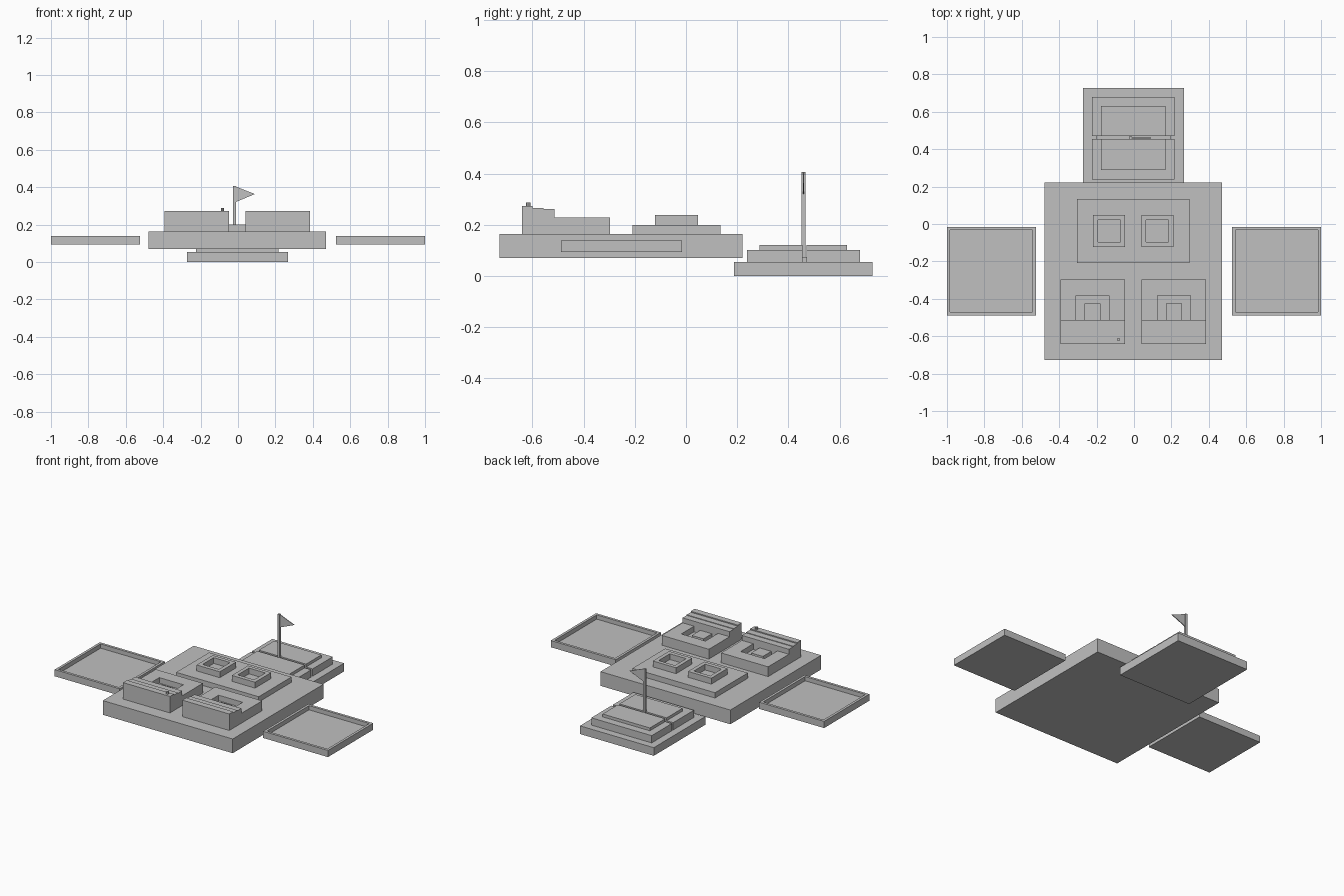
import bpy
import bmesh
import math

if "Cube" in bpy.data.objects:
    bpy.data.objects.remove(bpy.data.objects["Cube"])

grey = bpy.data.materials.new("plain_grey")
grey.diffuse_color = (0.53, 0.53, 0.53, 1)
grey.use_nodes = True
grey.node_tree.nodes["Principled BSDF"].inputs["Base Color"].default_value = grey.diffuse_color


def finish(name, bm):
    bmesh.ops.recalc_face_normals(bm, faces=bm.faces)
    mesh = bpy.data.meshes.new(name)
    bm.to_mesh(mesh)
    bm.free()
    mesh.materials.append(grey)
    obj = bpy.data.objects.new(name, mesh)
    bpy.context.collection.objects.link(obj)
    return obj


def loop(bm, x0, x1, y0, y1, z):
    return [bm.verts.new((x, y, z)) for x, y in ((x0, y0), (x1, y0), (x1, y1), (x0, y1))]


def bridge(bm, a, b):
    for i in range(len(a)):
        j = (i + 1) % len(a)
        bm.faces.new((a[i], a[j], b[j], b[i]))


def box(name, x0, x1, y0, y1, z0, z1, hole=None, floor=None):
    """Box, optionally with a rectangular recess (x0, x1, y0, y1) in its top."""
    bm = bmesh.new()
    loops = [loop(bm, x0, x1, y0, y1, z0), loop(bm, x0, x1, y0, y1, z1)]
    if hole:
        loops += [loop(bm, *hole, z1), loop(bm, *hole, floor)]
    for a, b in zip(loops, loops[1:]):
        bridge(bm, a, b)
    bm.faces.new(loops[0])
    bm.faces.new(loops[-1])
    return finish(name, bm)


def prism(name, points, axis, a, b):
    """Extrude a profile along x (points are y, z) or y (points are x, z)."""
    bm = bmesh.new()
    ends = [[bm.verts.new((t, p, z) if axis == "x" else (p, t, z)) for p, z in points]
            for t in (a, b)]
    bridge(bm, *ends)
    for end in ends:
        bm.faces.new(end)
    return finish(name, bm)


CX = -0.004  # centre line of the main body

# Main platform and raised middle slab
box("main_platform", CX - 0.475, CX + 0.475, -0.728, 0.221, 0.07, 0.164)
box("middle_slab", CX - 0.302, CX + 0.302, -0.209, 0.134, 0.164, 0.199)

for side, s in (("left", -1), ("right", 1)):
    # Square open frames on the slab
    c = CX + s * 0.129
    box(side + "_frame", c - 0.085, c + 0.085, -0.122, 0.047, 0.199, 0.238,
        (c - 0.06, c + 0.06, -0.095, 0.022), 0.2)

    # Front blocks with a recess, an island in it and a stepped ridge
    c = CX + s * 0.217
    box(side + "_block", c - 0.172, c + 0.172, -0.641, -0.297, 0.164, 0.229,
        (c - 0.088, c + 0.088, -0.514, -0.381), 0.192)
    box(side + "_island", c - 0.043, c + 0.043, -0.514, -0.426, 0.192, 0.214)
    prism(side + "_ridge", [(-0.641, 0.229), (-0.641, 0.273), (-0.6, 0.273),
                            (-0.6, 0.266), (-0.557, 0.266), (-0.557, 0.262),
                            (-0.514, 0.262), (-0.514, 0.229)],
          "x", c - 0.172, c + 0.172)

    # Shallow side trays
    x0, x1 = sorted((s, s * 0.525))
    box(side + "_tray", x0, x1, -0.488, -0.015, 0.094, 0.138,
        (x0 + 0.017, x1 - 0.017, -0.471, -0.032), 0.11)

# Small knob on the left ridge
bm = bmesh.new()
bmesh.ops.create_cone(bm, cap_ends=True, segments=8, radius1=0.009, radius2=0.009, depth=0.016)
bmesh.ops.translate(bm, verts=bm.verts, vec=(-0.083, -0.617, 0.28))
finish("knob", bm)

# Rear platform with two stepped halves split by a narrow gap
box("rear_platform", CX - 0.27, CX + 0.27, 0.187, 0.728, 0, 0.054)
for name, y0, y1, inner0, inner1 in (("near", 0.239, 0.455, 0.288, 0.455),
                                     ("far", 0.470, 0.680, 0.470, 0.630)):
    box(name + "_lower_step", CX - 0.221, CX + 0.221, y0, y1, 0.054, 0.102)
    box(name + "_upper_step", CX - 0.173, CX + 0.173, inner0, inner1, 0.102, 0.121)
box("gap_strip", CX - 0.2, CX + 0.2, 0.455, 0.470, 0.054, 0.074)

# Flag pole and pennant
box("flag_pole", -0.027, -0.012, 0.452, 0.467, 0.054, 0.406)
prism("pennant", [(-0.013, 0.32), (0.09, 0.363), (-0.013, 0.404)], "y", 0.457, 0.462)
